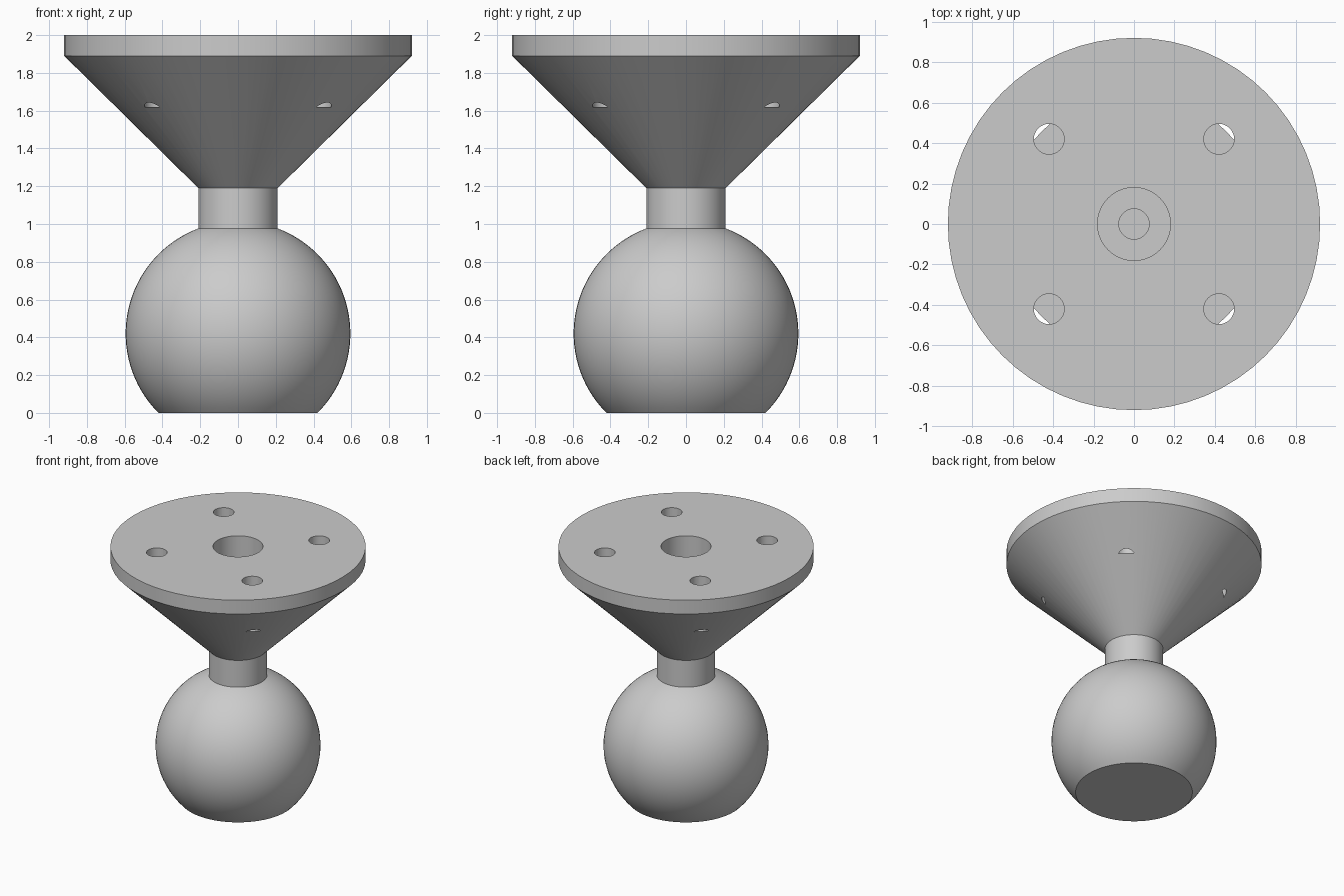
import bpy
import bmesh
from math import sin, cos, asin, acos, pi, radians
from mathutils import Matrix

if "Cube" in bpy.data.objects:
    bpy.data.objects.remove(bpy.data.objects["Cube"], do_unlink=True)

SEGMENTS = 64
BALL_R, BALL_Z = 0.595, 0.42
NECK_R, FLANGE_R = 0.21, 0.92
SCREW_R, SCREW_POS, SCREW_FLOOR = 0.075, 0.42, 1.62

grey = bpy.data.materials.new("plain_grey")
grey.use_nodes = True
colour = (0.6, 0.6, 0.6, 1)
grey.diffuse_color = colour
grey.node_tree.nodes["Principled BSDF"].inputs["Base Color"].default_value = colour


def add_object(name, bm):
    mesh = bpy.data.meshes.new(name)
    bm.to_mesh(mesh)
    bm.free()
    mesh.materials.append(grey)
    obj = bpy.data.objects.new(name, mesh)
    bpy.context.collection.objects.link(obj)
    return obj


def lathe(name, profile):
    """Revolve (radius, height) points around the z axis."""
    bm = bmesh.new()
    verts = [bm.verts.new((r, 0, z)) for r, z in profile]
    edges = [bm.edges.new(pair) for pair in zip(verts, verts[1:])]
    bmesh.ops.spin(bm, geom=verts + edges, cent=(0, 0, 0), axis=(0, 0, 1),
                   angle=2 * pi, steps=SEGMENTS)
    bmesh.ops.remove_doubles(bm, verts=bm.verts, dist=0.0005)
    bmesh.ops.recalc_face_normals(bm, faces=bm.faces)
    return add_object(name, bm)


# Ball arc from the flat foot up to the neck
start = -asin(BALL_Z / BALL_R)
end = acos(NECK_R / BALL_R)
STEPS = 32
arc = [start + (end - start) * i / STEPS for i in range(STEPS + 1)]
ball = [(BALL_R * cos(a), BALL_Z + BALL_R * sin(a)) for a in arc]

# Neck, flared cone and rim, then the stepped blind bore
flange = [(NECK_R, 1.19), (FLANGE_R, 1.89), (FLANGE_R, 2)]
bore = [(0.18, 2), (0.18, 1.4), (SCREW_R, 1.4), (SCREW_R, 0.4), (0, 0.4)]
mount = lathe("ball_mount", [(0, 0)] + ball + flange + bore)

# Four flat-bottomed screw holes that break through the cone
bm = bmesh.new()
for x in (-SCREW_POS, SCREW_POS):
    for y in (-SCREW_POS, SCREW_POS):
        bmesh.ops.create_cone(bm, cap_ends=True, segments=SEGMENTS // 2,
                              radius1=SCREW_R, radius2=SCREW_R, depth=1,
                              matrix=Matrix.Translation((x, y, SCREW_FLOOR + 0.5)))
cutter = add_object("screw_hole_cutter", bm)
cutter.hide_render = True

cut = mount.modifiers.new("screw_holes", "BOOLEAN")
cut.operation = "DIFFERENCE"
cut.solver = "EXACT"
cut.object = cutter

bpy.ops.object.select_all(action="DESELECT")
mount.select_set(True)
bpy.context.view_layer.objects.active = mount
bpy.ops.object.modifier_apply(modifier=cut.name)
bpy.data.objects.remove(cutter, do_unlink=True)
bpy.ops.object.shade_smooth_by_angle(angle=radians(30))
